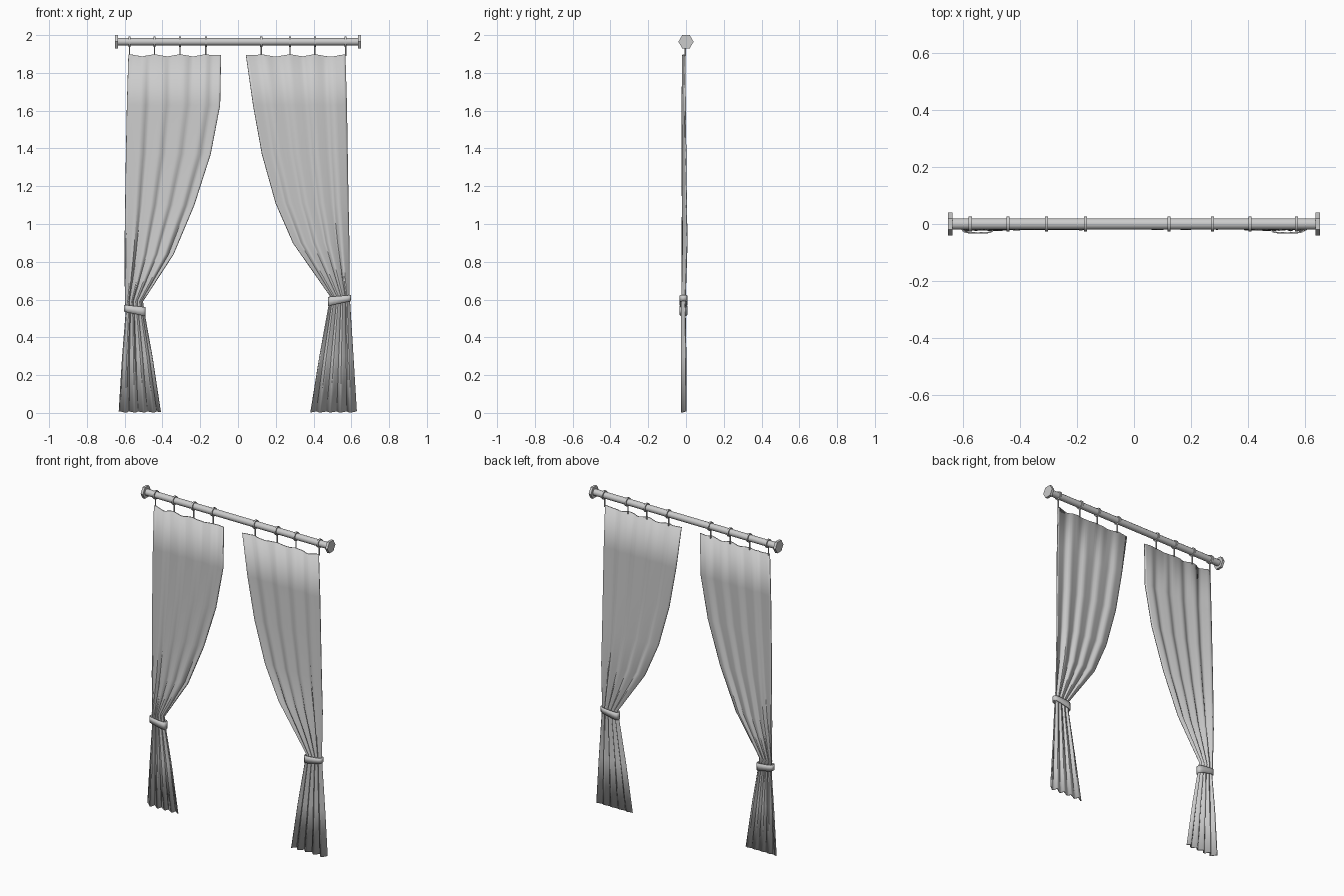
import bpy, bmesh, math
from mathutils import Vector

if "Cube" in bpy.data.objects:
    bpy.data.objects.remove(bpy.data.objects["Cube"])

ROD_Z = 1.965


def finish(bm, name, smooth=True):
    bmesh.ops.recalc_face_normals(bm, faces=bm.faces)
    me = bpy.data.meshes.new(name)
    bm.to_mesh(me)
    bm.free()
    ob = bpy.data.objects.new(name, me)
    bpy.context.collection.objects.link(ob)
    if smooth:
        bpy.ops.object.select_all(action='DESELECT')
        ob.select_set(True)
        bpy.context.view_layer.objects.active = ob
        bpy.ops.object.shade_smooth_by_angle(angle=math.radians(40))
    return ob


def bar_x(name, x, length, radius, sides, smooth=True):
    """Prism lying along x on the rod axis, with a corner pointing to -y."""
    bm = bmesh.new()
    ends = [[bm.verts.new((x + s * length / 2,
                           radius * math.cos(2 * math.pi * i / sides),
                           ROD_Z + radius * math.sin(2 * math.pi * i / sides)))
             for i in range(sides)] for s in (-1, 1)]
    for i in range(sides):
        j = (i + 1) % sides
        bm.faces.new((ends[0][i], ends[0][j], ends[1][j], ends[1][i]))
    for e in ends:
        bm.faces.new(e)
    return finish(bm, name, smooth)


# rod and hexagonal end caps
bar_x("rod", 0, 1.29, 0.02, 12)
for side, s in (("left", -1), ("right", 1)):
    bar_x(side + "_finial", s * 0.644, 0.016, 0.04, 6, False)

# rings with hanging stems
RINGS = {"left": (-0.574, -0.442, -0.307, -0.17),
         "right": (0.57, 0.407, 0.275, 0.123)}
for side, xs in RINGS.items():
    for n, x in enumerate(xs):
        bar_x(f"{side}_ring_{n}", x, 0.011, 0.027, 12)
        bpy.ops.mesh.primitive_cylinder_add(vertices=6, radius=0.004, depth=0.055,
                                            location=(x, -0.003, 1.917))
        bpy.context.object.name = f"{side}_ring_stem_{n}"

# curtain outline rows: z, outer x, inner x, fold amplitude, centre y
PANELS = {
    "left": [(1.895, -0.580, -0.090, 0.006, -0.012), (1.63, -0.588, -0.095, 0.008, -0.013),
             (1.37, -0.593, -0.145, 0.009, -0.012), (1.10, -0.597, -0.232, 0.010, -0.010),
             (0.84, -0.600, -0.342, 0.011, -0.010), (0.59, -0.597, -0.505, 0.009, -0.013),
             (0.53, -0.593, -0.497, 0.009, -0.014), (0.30, -0.612, -0.455, 0.012, -0.013),
             (0.01, -0.630, -0.410, 0.011, -0.012)],
    "right": [(1.895, 0.568, 0.042, 0.006, -0.012), (1.63, 0.576, 0.080, 0.008, -0.012),
              (1.37, 0.580, 0.127, 0.009, -0.010), (1.11, 0.584, 0.200, 0.010, -0.008),
              (0.90, 0.588, 0.292, 0.011, -0.005), (0.62, 0.588, 0.488, 0.009, -0.012),
              (0.57, 0.592, 0.482, 0.009, -0.014), (0.30, 0.609, 0.433, 0.012, -0.013),
              (0.01, 0.627, 0.385, 0.011, -0.012)],
}
COLS = 40
for side, rows in PANELS.items():
    bm = bmesh.new()
    grid = []
    phase = 0.6 if side == "left" else 1.4
    for r, (z, xo, xi, amp, yc) in enumerate(rows):
        line = []
        for c in range(COLS + 1):
            t = c / COLS
            a = 2 * math.pi * 4.5 * t + phase
            wave = math.sin(a + 0.5 * math.sin(a)) * (0.8 + 0.2 * math.cos(5 * t))
            dz = 0
            if r == 0:                     # heading sags between the rings
                x = xo + (xi - xo) * t
                dz = 0.004 - min(0.012, 0.18 * min(abs(x - q) for q in RINGS[side]))
                dz = max(dz, 0) if t > 0.85 else dz
            elif r == len(rows) - 1:       # rippled hem
                dz = -0.005 + 0.004 * wave
            line.append(bm.verts.new((xo + (xi - xo) * t, yc + amp * wave, z + dz)))
        grid.append(line)
    for a, b in zip(grid, grid[1:]):
        for c in range(COLS):
            bm.faces.new((a[c], a[c + 1], b[c + 1], b[c]))
    ob = finish(bm, side + "_curtain")
    mod = ob.modifiers.new("cloth_thickness", 'SOLIDIFY')
    mod.thickness = 0.007
    mod.offset = 0

# tie-backs: flat oval bands, slightly tilted
# outer x, top z, bottom z ; inner x, top z, bottom z
TIES = {"left": ((-0.604, 0.572, 0.536), (-0.490, 0.560, 0.512)),
        "right": ((0.599, 0.624, 0.592), (0.477, 0.614, 0.566))}
for side, (o, i) in TIES.items():
    bm = bmesh.new()
    top, bot = [], []
    N = 20
    for k in range(N):
        a = 2 * math.pi * k / N
        ca, sa = math.cos(a), math.sin(a)
        u = 0.5 + 0.5 * math.copysign(abs(ca) ** 0.6, ca)
        y = -0.013 + 0.021 * math.copysign(abs(sa) ** 0.6, sa)
        p = Vector(o).lerp(Vector(i), u)
        top.append(bm.verts.new((p.x, y, p.y)))
        bot.append(bm.verts.new((p.x, y, p.z)))
    for k in range(N):
        j = (k + 1) % N
        bm.faces.new((top[k], top[j], bot[j], bot[k]))
    ob = finish(bm, side + "_tieback")
    mod = ob.modifiers.new("band_thickness", 'SOLIDIFY')
    mod.thickness = 0.005
    mod.offset = -1
